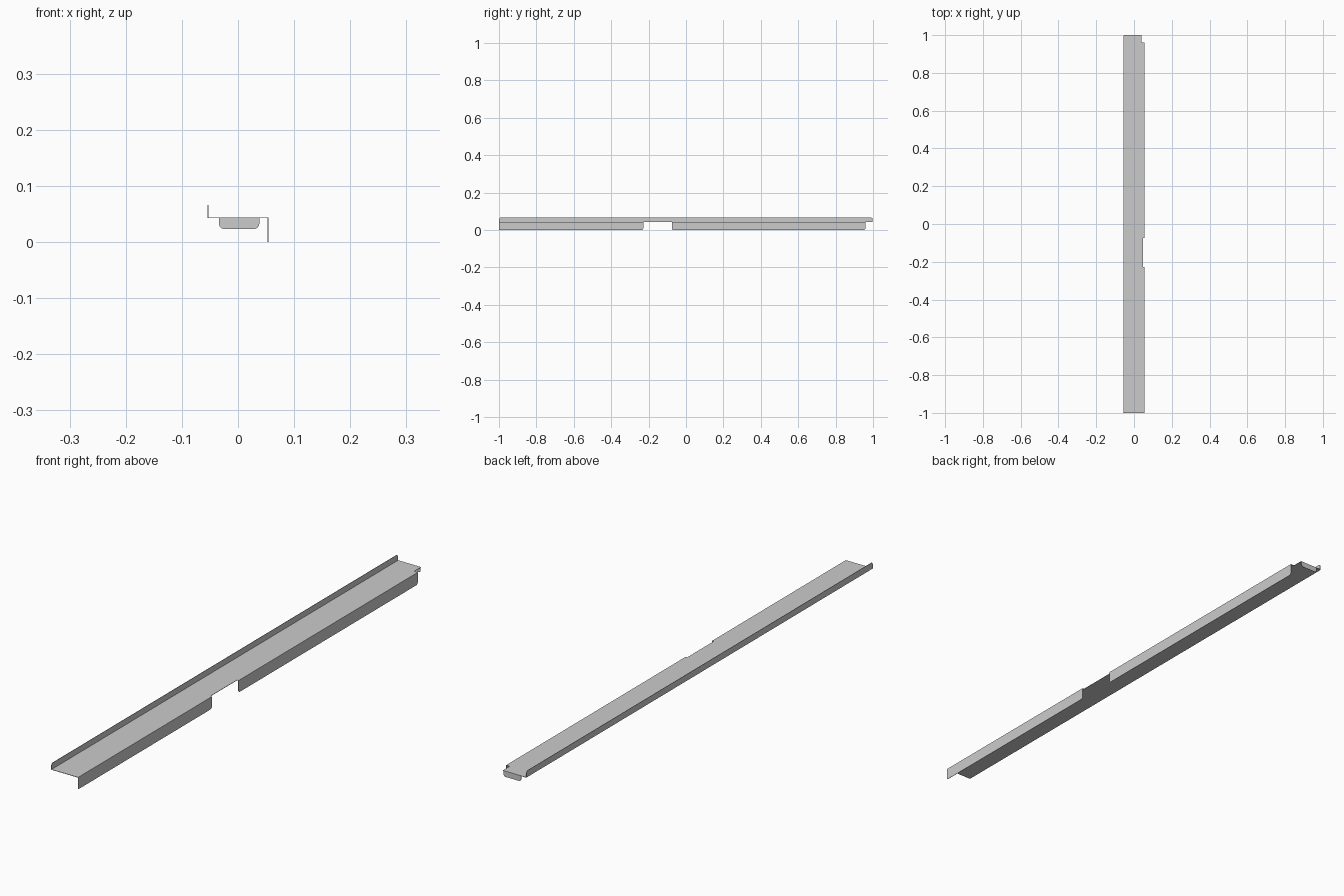
import bpy, bmesh, math
from mathutils import Vector

cube = bpy.data.objects.get("Cube")
if cube:
    bpy.data.objects.remove(cube, do_unlink=True)

steel = bpy.data.materials.new("plain grey")
grey = (0.6, 0.6, 0.6, 1)
steel.diffuse_color = grey
steel.use_nodes = True
steel.node_tree.nodes["Principled BSDF"].inputs["Base Color"].default_value = grey

T = 0.0015           # sheet thickness
W = 0.0545           # half width
DECK = 0.044         # top of the deck
UNDER = DECK - T
AXES = {"x": ((0, 1, 0), (0, 0, 1), (1, 0, 0)),
        "y": ((1, 0, 0), (0, 0, 1), (0, 1, 0)),
        "z": ((1, 0, 0), (0, 1, 0), (0, 0, 1))}


def rounded(corners, steps=6):
    """Turn (u, v, radius) right-angle corners into an outline."""
    out = []
    for i, (u, v, r) in enumerate(corners):
        p = Vector((u, v))
        if r == 0:
            out.append(p)
            continue
        a = (Vector(corners[i - 1][:2]) - p).normalized() * r
        b = (Vector(corners[(i + 1) % len(corners)][:2]) - p).normalized() * r
        for k in range(steps + 1):
            t = k / steps * math.pi / 2
            out.append(p + a + b - b * math.cos(t) - a * math.sin(t))
    return out


def sheet(name, axis, start, corners):
    """Thin plate: an outline across one axis, given the sheet thickness."""
    u, v, n = (Vector(a) for a in AXES[axis])
    bm = bmesh.new()
    face = bm.faces.new([bm.verts.new(u * p.x + v * p.y + n * start)
                         for p in rounded(corners)])
    ext = bmesh.ops.extrude_face_region(bm, geom=[face])
    moved = [g for g in ext["geom"] if isinstance(g, bmesh.types.BMVert)]
    bmesh.ops.translate(bm, verts=moved, vec=n * T)
    bmesh.ops.recalc_face_normals(bm, faces=bm.faces)
    mesh = bpy.data.meshes.new(name)
    bm.to_mesh(mesh)
    bm.free()
    mesh.materials.append(steel)
    obj = bpy.data.objects.new(name, mesh)
    bpy.context.collection.objects.link(obj)


# Deck with a shallow side relief and a rear corner notch
GAP0, GAP1, END = -0.228, -0.075, 0.96
inner, relief, notch = W - T, 0.048, 0.04
sheet("deck", "z", UNDER, [
    (-W + T, -1, 0), (inner, -1, 0), (inner, GAP0, 0), (relief, GAP0, 0),
    (relief, GAP1, 0), (inner, GAP1, 0), (inner, END, 0), (notch, END, 0),
    (notch, 1, 0), (-W + T, 1, 0)])

# Raised lip along the right edge
sheet("raised_lip", "x", -W, [
    (-1, UNDER, 0), (0.998, UNDER, 0), (0.998, 0.066, 0.008), (-1, 0.066, 0.008)])

# Hanging flanges along the left edge
for name, y0, y1, r0 in (("front_flange", -1, GAP0, 0.003),
                         ("rear_flange", GAP1, END, 0.008)):
    sheet(name, "x", inner, [
        (y0, 0, r0), (y1, 0, 0.01), (y1, DECK, 0), (y0, DECK, 0)])

# Folded tab at the rear end
sheet("rear_tab", "y", 1 - T, [
    (-0.034, 0.023, 0.01), (0.038, 0.023, 0.01), (0.038, UNDER, 0), (-0.034, UNDER, 0)])
